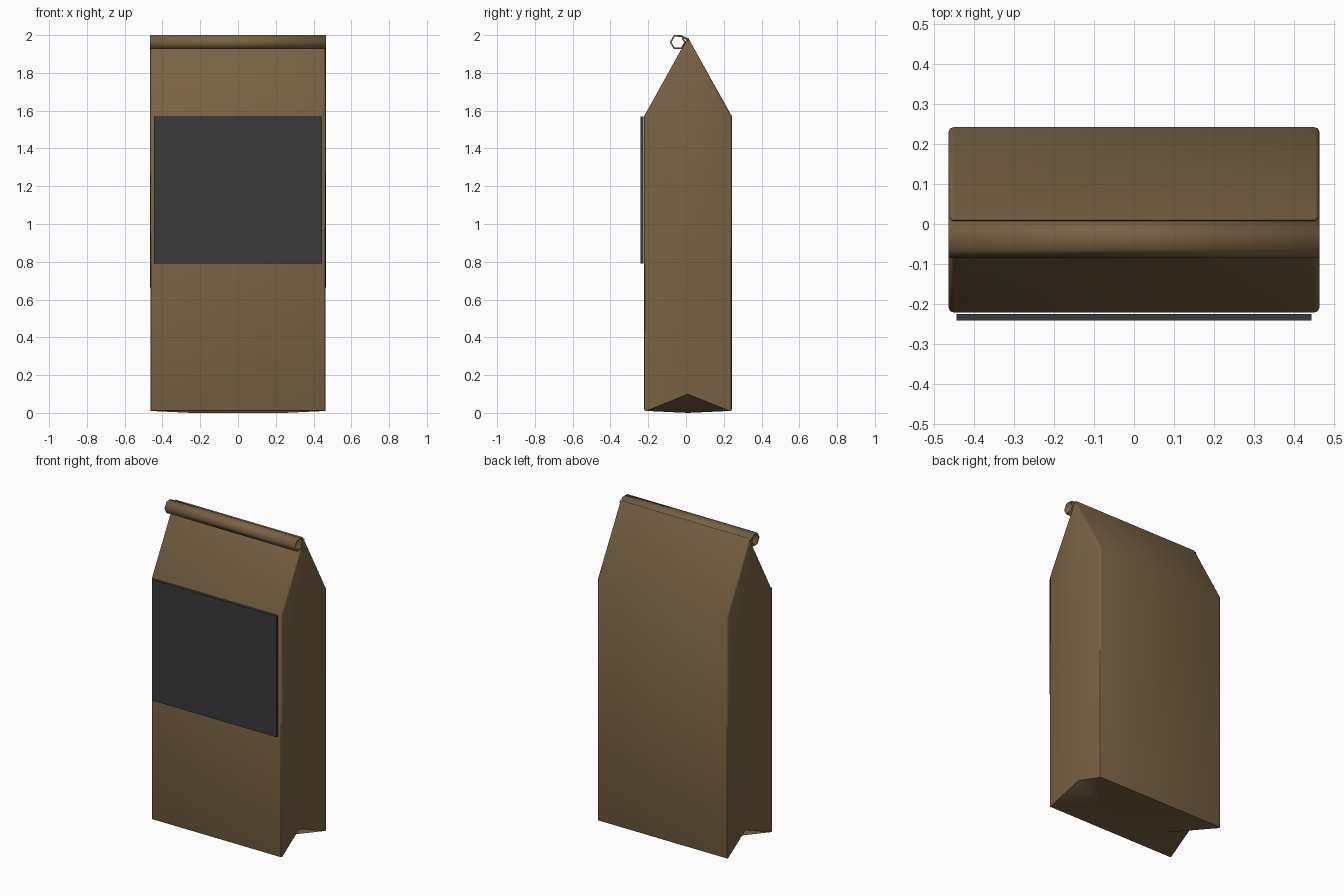
import bpy, bmesh, math

if "Cube" in bpy.data.objects:
    bpy.data.objects.remove(bpy.data.objects["Cube"])

def material(name, rgb):
    m = bpy.data.materials.new(name)
    m.diffuse_color = (*rgb, 1)
    m.use_nodes = True
    m.node_tree.nodes["Principled BSDF"].inputs["Base Color"].default_value = m.diffuse_color
    return m

paper = material("brown_paper", (0.19, 0.122, 0.057))
dark = material("dark_label", (0.042, 0.042, 0.043))

def finish(name, bm, mat, angle):
    bmesh.ops.recalc_face_normals(bm, faces=bm.faces)
    me = bpy.data.meshes.new(name)
    bm.to_mesh(me)
    bm.free()
    me.materials.append(mat)
    ob = bpy.data.objects.new(name, me)
    bpy.context.collection.objects.link(ob)
    bpy.ops.object.select_all(action='DESELECT')
    ob.select_set(True)
    bpy.context.view_layer.objects.active = ob
    bpy.ops.object.shade_smooth_by_angle(angle=math.radians(angle))
    return ob

HW, YF, YB, YM = 0.465, -0.222, 0.243, 0.01

# Bag body: gabled box with folded gussets at both bottom ends
bm = bmesh.new()
def end_points(s):
    pts = dict(front=(HW, YF, 0.006), back=(HW, YB, 0.006),
               notch=(0.432, YM, 0.1), base=(0.25, YM, 0.0), mid=(HW, YM, 0.8),
               shoulder_f=(HW, YF, 1.57), shoulder_b=(HW, YB, 1.57),
               peak=(HW, YM, 1.988))
    return {k: bm.verts.new((s * x, y, z)) for k, (x, y, z) in pts.items()}

L, R = end_points(-1), end_points(1)
for e in (L, R):
    for loop in (("front", "notch", "base"), ("notch", "back", "base"),
                 ("front", "mid", "notch"), ("back", "notch", "mid"),
                 ("front", "shoulder_f", "mid"), ("back", "mid", "shoulder_b"),
                 ("shoulder_f", "peak", "mid"), ("peak", "shoulder_b", "mid")):
        bm.faces.new([e[k] for k in loop])
ring = ["base", "front", "shoulder_f", "peak", "shoulder_b", "back"]
for a, b in zip(ring, ring[1:] + ring[:1]):
    bm.faces.new((L[a], L[b], R[b], R[a]))
bmesh.ops.recalc_face_normals(bm, faces=bm.faces)
# Soften the long corner folds
folds = [e for e in bm.edges
         if e.calc_face_angle(0) > math.radians(60)
         and L["peak"] not in e.verts and R["peak"] not in e.verts
         and L["notch"] not in e.verts and R["notch"] not in e.verts]
folds += [e for e in bm.edges
          if {L["peak"], R["peak"]} & set(e.verts)
          and {L["shoulder_f"], L["shoulder_b"], R["shoulder_f"], R["shoulder_b"]} & set(e.verts)]
bmesh.ops.bevel(bm, geom=folds, offset=0.014, segments=2, profile=0.5,
                affect='EDGES', clamp_overlap=True)
finish("bag_body", bm, paper, 46)

# Rolled-over top: six-sided spiral strip
bm = bmesh.new()
cy, cz, r = -0.043, 1.9625, 0.038
path = [(0.013, 1.974)]
path += [(cy + r * math.cos(math.radians(a)), cz + r * math.sin(math.radians(a)))
         for a in range(60, 361, 60)]
path.append((cy + 0.6 * r, cz + 0.6 * r))
rows = [[bm.verts.new((x, y, z)) for x in (-HW, HW)] for y, z in path]
for a, b in zip(rows, rows[1:]):
    bm.faces.new((a[0], a[1], b[1], b[0]))
roll = finish("rolled_top", bm, paper, 65)
mod = roll.modifiers.new("paper_thickness", 'SOLIDIFY')
mod.thickness = 0.009
mod.offset = 0

# Front label
bm = bmesh.new()
bmesh.ops.create_cube(bm, size=1)
for v in bm.verts:
    v.co = (v.co.x * 0.888, v.co.y * 0.017 - 0.2335, v.co.z * 0.78 + 1.18)
finish("front_label", bm, dark, 30)
